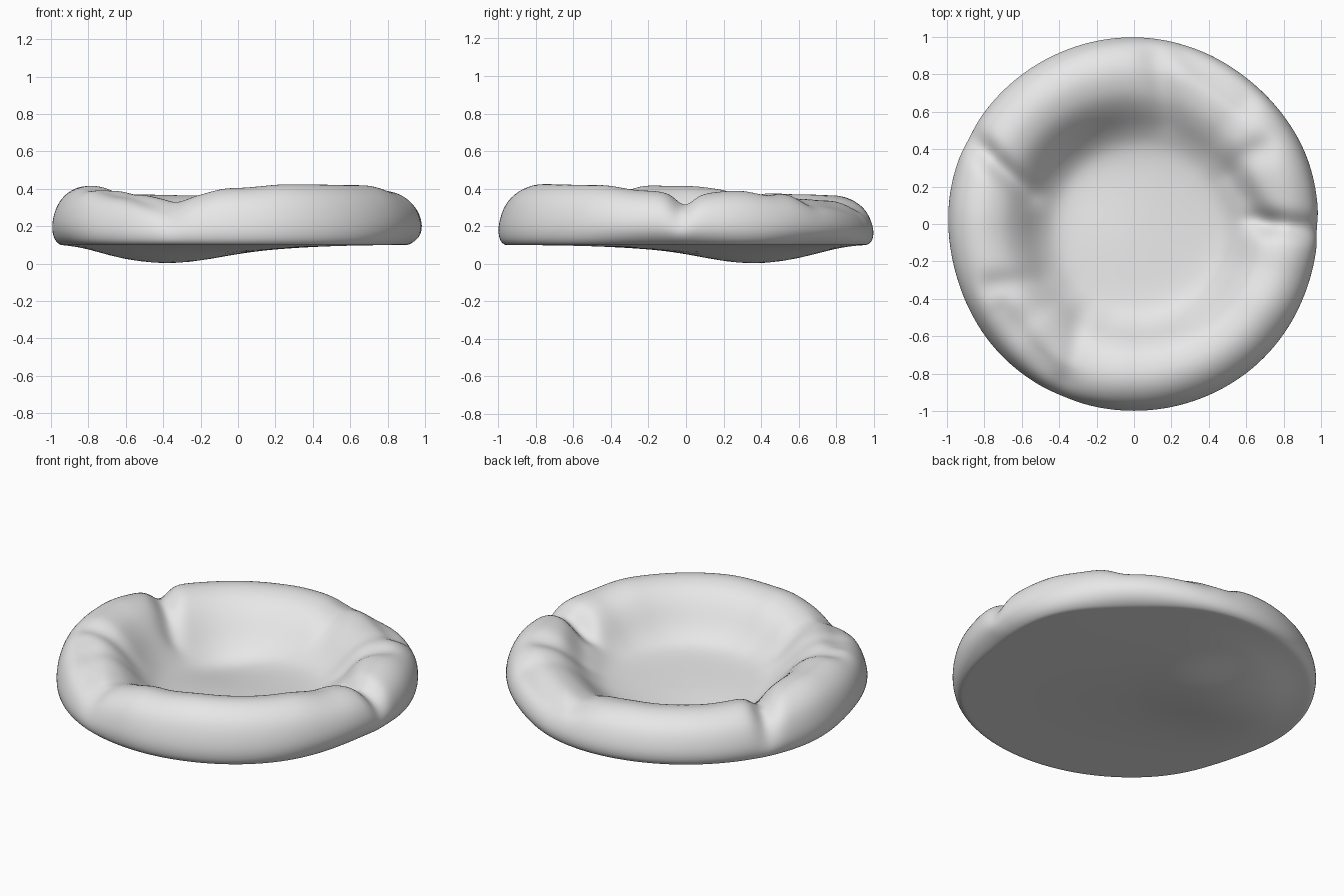
import bpy, bmesh, math
from mathutils import Vector
from mathutils.geometry import intersect_point_line

cube = bpy.data.objects.get("Cube")
if cube:
    bpy.data.objects.remove(cube, do_unlink=True)

# Cloth colour
cloth = bpy.data.materials.new("light_grey_cloth")
cloth.use_nodes = True
cloth.diffuse_color = (0.8, 0.8, 0.8, 1)
cloth.node_tree.nodes["Principled BSDF"].inputs["Base Color"].default_value = cloth.diffuse_color

SEGMENTS = 144
BASE = 0.1

# Cross-section: radius, and height as a share between floor and rim
INNER = [(0.1, 0), (0.25, 0), (0.37, 0.02), (0.46, 0.1), (0.54, 0.33),
         (0.61, 0.63), (0.68, 0.86), (0.75, 0.97), (0.82, 1)]
OUTER = [(0.89, 0.93), (0.95, 0.76), (0.985, 0.52), (1, 0.27), (0.99, 0.08), (0.965, 0)]
UNDER = [0.94, 0.86, 0.76, 0.64, 0.5, 0.36, 0.22, 0.1]

# Padded rim height by direction in degrees
RIM = [(0, 0.37), (20, 0.39), (35, 0.38), (50, 0.35), (68, 0.34), (85, 0.35), (105, 0.365),
       (130, 0.37), (155, 0.38), (180, 0.415), (205, 0.42), (225, 0.38), (240, 0.355),
       (250, 0.36), (268, 0.405), (290, 0.425), (325, 0.42), (345, 0.39), (360, 0.37)]

# Folds pressed into the padding: start, end, depth, width
FOLDS = [((1, -0.03), (0.62, 0.02), 0.06, 0.055),
         ((0.7, 0), (0.52, 0.25), 0.05, 0.06),
         ((0.12, 0.9), (0.17, 0.55), 0.035, 0.08),
         ((-0.9, 0.48), (-0.55, 0.15), 0.07, 0.06),
         ((-0.36, -0.92), (-0.28, -0.5), 0.03, 0.07),
         ((-0.75, -0.33), (-0.5, -0.3), 0.035, 0.07),
         ((-0.7, -0.45), (-0.4, -0.85), 0.025, 0.06),
         ((0.25, 0.92), (0.6, 0.65), 0.025, 0.06),
         ((0.68, 0.4), (0.5, 0.32), 0.025, 0.07)]

# Places where the lower edge tucks under: direction, amount, spread
TUCKS = [(-8, 0.07, 25), (48, 0.06, 22), (195, 0.04, 18)]


def rim_height(angle):
    deg = math.degrees(angle) % 360
    for (a, ha), (b, hb) in zip(RIM, RIM[1:]):
        if a <= deg <= b:
            t = (1 - math.cos(math.pi * (deg - a) / (b - a))) / 2
            return ha + (hb - ha) * t


def fold_depth(x, y):
    p, total = Vector((x, y, 0)), 0
    for start, end, depth, width in FOLDS:
        a, b = Vector((*start, 0)), Vector((*end, 0))
        t = intersect_point_line(p, a, b)[1]
        near = a.lerp(b, min(1, max(0, t)))
        total += depth * math.exp(-((p - near).length / width) ** 2)
    return min(total, 0.1)


def tuck(angle):
    total = 0
    for direction, amount, spread in TUCKS:
        gap = (math.degrees(angle) - direction + 180) % 360 - 180
        total += amount * math.exp(-(gap / spread) ** 2)
    return total


def underside(x, y):
    # Sagging base, lowest towards the rear right
    sag = math.exp(-((x + 0.38) / 0.42) ** 2 - ((y - 0.36) / 0.4) ** 2)
    middle = 0.2 * math.exp(-(x * x + y * y) / 0.2)
    fade = min(1, max(0, (0.97 - math.hypot(x, y)) / 0.2))
    return BASE - 0.1 * min(1, sag + middle * (1 - sag)) * fade


def smooth_path(points):
    # Adds a spline midpoint between neighbouring profile points
    out = []
    for i in range(len(points) - 1):
        p0, p1 = points[max(0, i - 1)], points[i]
        p2, p3 = points[i + 1], points[min(len(points) - 1, i + 2)]
        out += [p1, tuple((9 * (b + c) - a - d) / 16 for a, b, c, d in zip(p0, p1, p2, p3))]
    return out + [points[-1]]


bm = bmesh.new()


def add_ring(place):
    ring = []
    for i in range(SEGMENTS):
        angle = math.tau * i / SEGMENTS
        ring.append(bm.verts.new(place(angle, math.cos(angle), math.sin(angle))))
    return ring


def inner_point(radius, share):
    # The hollow sits slightly towards the front left
    shift = 0.025 * (1 - share)

    def place(angle, c, s):
        x, y = radius * c + shift, radius * s - shift
        low = underside(x, y) + 0.045
        return (x, y, low + (rim_height(angle) - fold_depth(x, y) - low) * share)
    return place


def outer_point(radius, share):
    def place(angle, c, s):
        x, y = radius * c, radius * s
        dip = fold_depth(x, y)
        z = BASE + (rim_height(angle) - dip - BASE) * share
        pinch = 1 - 0.35 * dip * share - tuck(angle) * max(0, 1 - share) ** 4
        return (x * pinch, y * pinch, z)
    return place


def under_point(radius):
    def place(angle, c, s):
        r = radius * (1 - tuck(angle))
        return (r * c, r * s, underside(r * c, r * s))
    return place


# Floor, padded rim and base as one closed cushion
rings = []
peak = 2 * (len(INNER) - 1)
for i, (radius, share) in enumerate(smooth_path(INNER + OUTER)):
    side = outer_point if i > peak else inner_point
    rings.append(add_ring(side(radius, share)))
for radius in UNDER:
    rings.append(add_ring(under_point(radius)))

for first, second in zip(rings, rings[1:]):
    for i in range(SEGMENTS):
        j = (i + 1) % SEGMENTS
        bm.faces.new((first[i], second[i], second[j], first[j]))
for ring, lift in ((rings[0], 0.045), (rings[-1], 0)):
    centre = bm.verts.new((0, 0, underside(0, 0) + lift))
    for i in range(SEGMENTS):
        bm.faces.new((ring[i], ring[(i + 1) % SEGMENTS], centre))
bmesh.ops.recalc_face_normals(bm, faces=bm.faces)

mesh = bpy.data.meshes.new("round_cushion_bed")
bm.to_mesh(mesh)
bm.free()
mesh.materials.append(cloth)
bed = bpy.data.objects.new("round_cushion_bed", mesh)
bpy.context.collection.objects.link(bed)
padding = bed.modifiers.new("soft_padding", "SUBSURF")
padding.levels = padding.render_levels = 1
bpy.context.view_layer.objects.active = bed
bed.select_set(True)
bpy.ops.object.shade_smooth()
